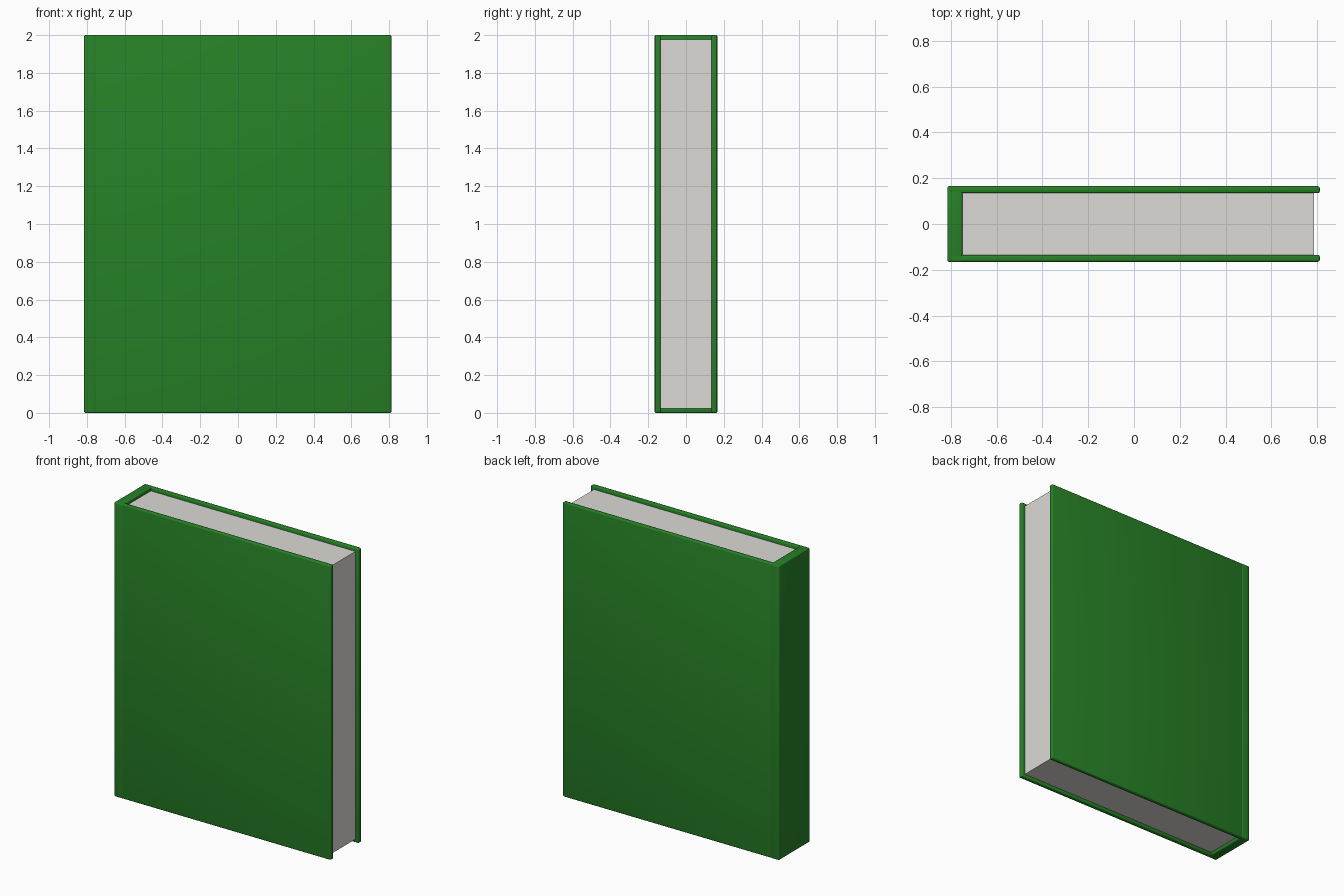
import bpy

if "Cube" in bpy.data.objects:
    bpy.data.objects.remove(bpy.data.objects["Cube"])


def material(name, rgb):
    m = bpy.data.materials.new(name)
    m.diffuse_color = (*rgb, 1)
    m.use_nodes = True
    m.node_tree.nodes["Principled BSDF"].inputs["Base Color"].default_value = m.diffuse_color
    return m


green = material("cover green", (0.02, 0.22, 0.02))
paper = material("paper", (0.72, 0.70, 0.67))


def block(name, lo, hi, mat, bevel=0.0):
    """Box between two corners, with optional rounded edges."""
    bpy.ops.mesh.primitive_cube_add(size=1, location=[(a + b) / 2 for a, b in zip(lo, hi)])
    ob = bpy.context.object
    ob.name = name
    ob.scale = [b - a for a, b in zip(lo, hi)]
    bpy.ops.object.transform_apply(location=False, rotation=False, scale=True)
    ob.data.materials.append(mat)
    if bevel:
        mod = ob.modifiers.new("rounded edges", 'BEVEL')
        mod.width = bevel
        mod.segments = 3
        bpy.ops.object.modifier_apply(modifier=mod.name)
        bpy.ops.object.shade_smooth_by_angle()
    return ob


# Front and back cover boards
for name, side in (("front_cover", -1), ("back_cover", 1)):
    y0, y1 = sorted((side * 0.135, side * 0.165))
    block(name, (-0.812, y0, 0), (0.812, y1, 2), green, 0.008)

# Spine along the left edge
block("spine", (-0.815, -0.166, 0), (-0.75, 0.166, 2), green, 0.008)

# Page block, set back from the open edges
block("pages", (-0.77, -0.137, 0.022), (0.787, 0.137, 1.978), paper)
